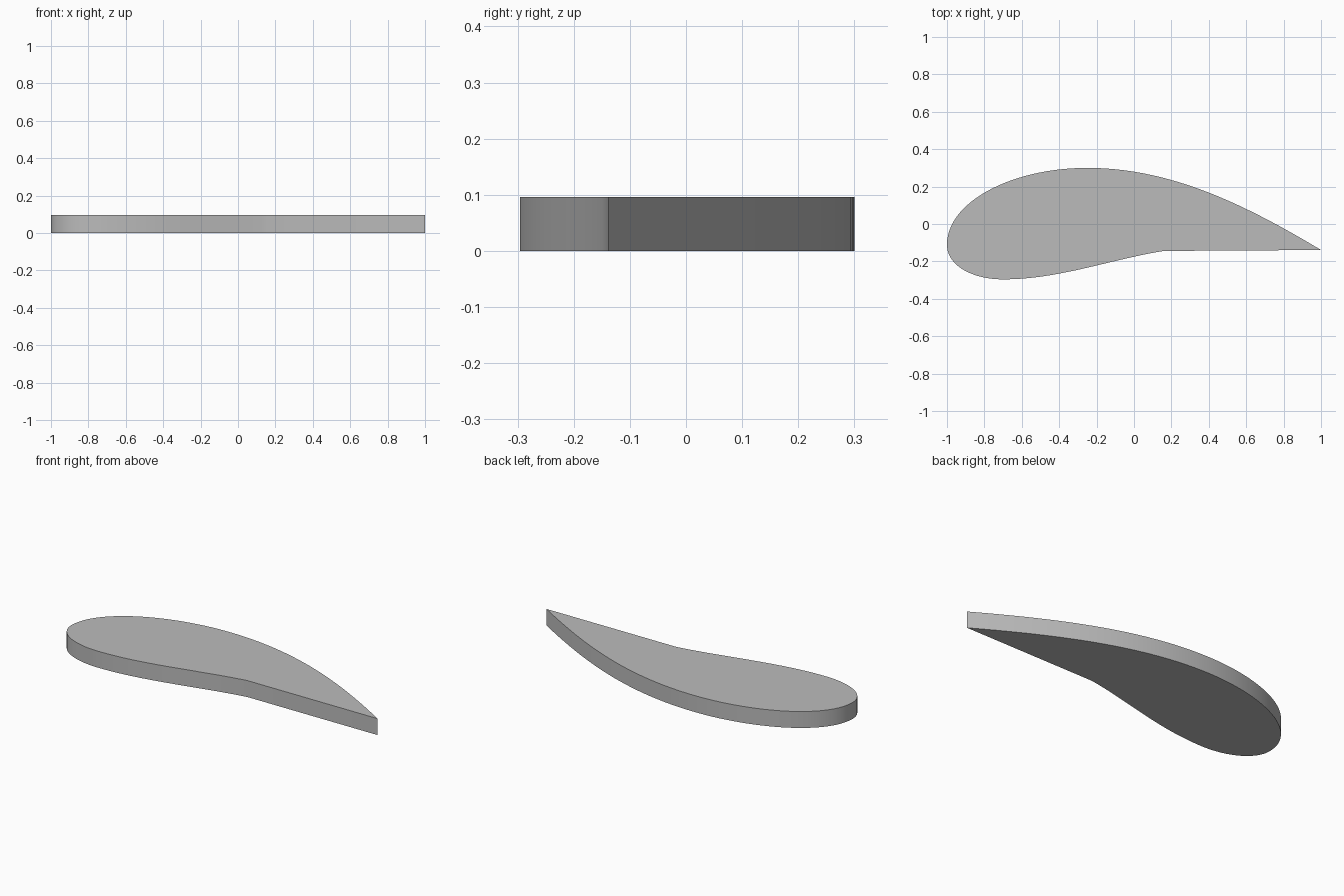
import bpy
import bmesh
from math import radians
from mathutils import Vector
from mathutils.geometry import interpolate_bezier

cube = bpy.data.objects.get("Cube")
if cube:
    bpy.data.objects.remove(cube, do_unlink=True)

THICKNESS = 0.096
STEPS = 28

# Material
grey = bpy.data.materials.new("plain grey")
grey.use_nodes = True
colour = (0.5, 0.5, 0.5, 1)
grey.diffuse_color = colour
grey.node_tree.nodes["Principled BSDF"].inputs["Base Color"].default_value = colour

# Section outline, counter-clockwise from the trailing edge
tail, crest, nose = (1, -0.139), (-0.25, 0.3), (-1, -0.11)
belly, bend = (-0.7, -0.296), (0.16, -0.144)
segments = [
    (tail, (0.6, 0.1), (0.2, 0.3), crest),
    (crest, (-0.65, 0.3), (-1, 0.12), nose),
    (nose, (-1, -0.225), (-0.86, -0.296), belly),
    (belly, (-0.4, -0.296), (-0.13, -0.19), bend),
]
outline = []
for segment in segments:
    points = interpolate_bezier(*[Vector(p).to_3d() for p in segment], STEPS)
    outline += points[:-1]
outline.append(Vector(bend).to_3d())

# Wing slab: outline face extruded upward
bm = bmesh.new()
base = bm.faces.new([bm.verts.new(p) for p in outline])
top = bmesh.ops.extrude_face_region(bm, geom=[base], use_keep_orig=True)["geom"]
bmesh.ops.translate(bm, vec=(0, 0, THICKNESS),
                    verts=[v for v in top if isinstance(v, bmesh.types.BMVert)])
bmesh.ops.recalc_face_normals(bm, faces=bm.faces)
mesh = bpy.data.meshes.new("wing_section")
bm.to_mesh(mesh)
bm.free()
mesh.materials.append(grey)

wing = bpy.data.objects.new("wing_section", mesh)
bpy.context.collection.objects.link(wing)
bpy.context.view_layer.objects.active = wing
wing.select_set(True)
bpy.ops.object.shade_smooth_by_angle(angle=radians(30))
